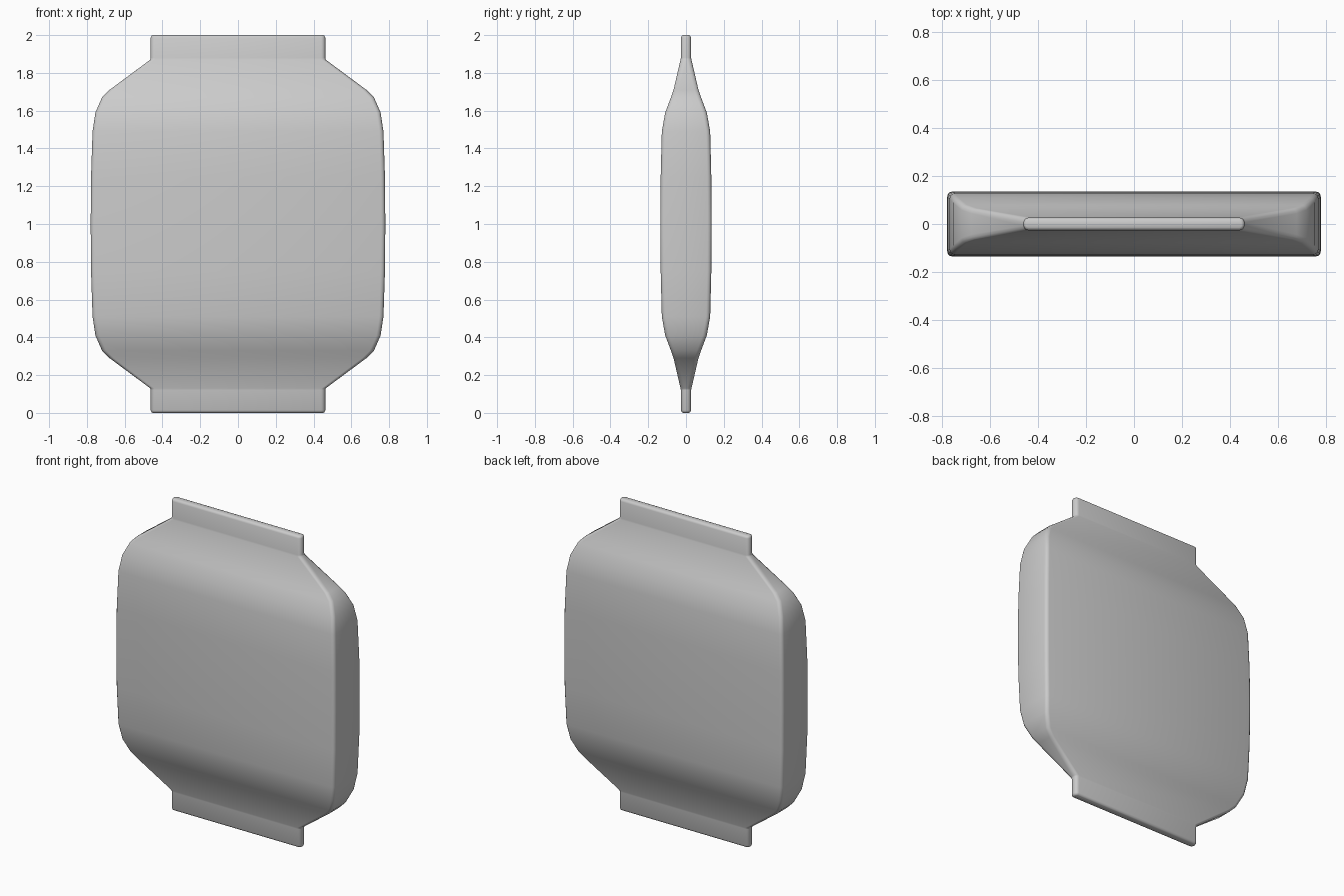
import bpy, bmesh, math

if "Cube" in bpy.data.objects:
    bpy.data.objects.remove(bpy.data.objects["Cube"])

# Lower half of the pouch outline: (height, half width, half depth, corner radius)
half = [
    (0.000, 0.450, 0.014, 0.010),
    (0.004, 0.458, 0.022, 0.018),
    (0.014, 0.462, 0.027, 0.022),
    (0.120, 0.462, 0.027, 0.022),
    (0.130, 0.464, 0.029, 0.022),
    (0.290, 0.680, 0.066, 0.022),
    (0.330, 0.720, 0.080, 0.022),
    (0.410, 0.755, 0.110, 0.022),
    (0.510, 0.770, 0.128, 0.022),
    (0.750, 0.778, 0.134, 0.022),
    (1.000, 0.780, 0.136, 0.022),
]
profile = half + [(2 - z, a, b, r) for z, a, b, r in reversed(half[:-1])]


def section(a, b, r, steps=3):
    """Rounded rectangle, counter-clockwise."""
    points = []
    for q, (sx, sy) in enumerate([(1, 1), (-1, 1), (-1, -1), (1, -1)]):
        for i in range(steps + 1):
            t = math.pi / 2 * (q + i / steps)
            points.append((sx * (a - r) + r * math.cos(t),
                           sy * (b - r) + r * math.sin(t)))
    return points


# Sealed pouch: loft through the sections, flat seal tabs at both ends
bm = bmesh.new()
rings = [[bm.verts.new((x, y, z)) for x, y in section(a, b, r)]
         for z, a, b, r in profile]
n = len(rings[0])
for low, high in zip(rings, rings[1:]):
    for i in range(n):
        j = (i + 1) % n
        bm.faces.new((low[i], low[j], high[j], high[i]))
bm.faces.new(rings[0][::-1])
bm.faces.new(rings[-1])
bmesh.ops.recalc_face_normals(bm, faces=bm.faces)
mesh = bpy.data.meshes.new("pouch")
bm.to_mesh(mesh)
bm.free()
pouch = bpy.data.objects.new("pouch", mesh)
bpy.context.collection.objects.link(pouch)

# Soft shading, with the tab corners kept crisp
bpy.context.view_layer.objects.active = pouch
pouch.select_set(True)
bpy.ops.object.shade_smooth_by_angle(angle=math.radians(45))
